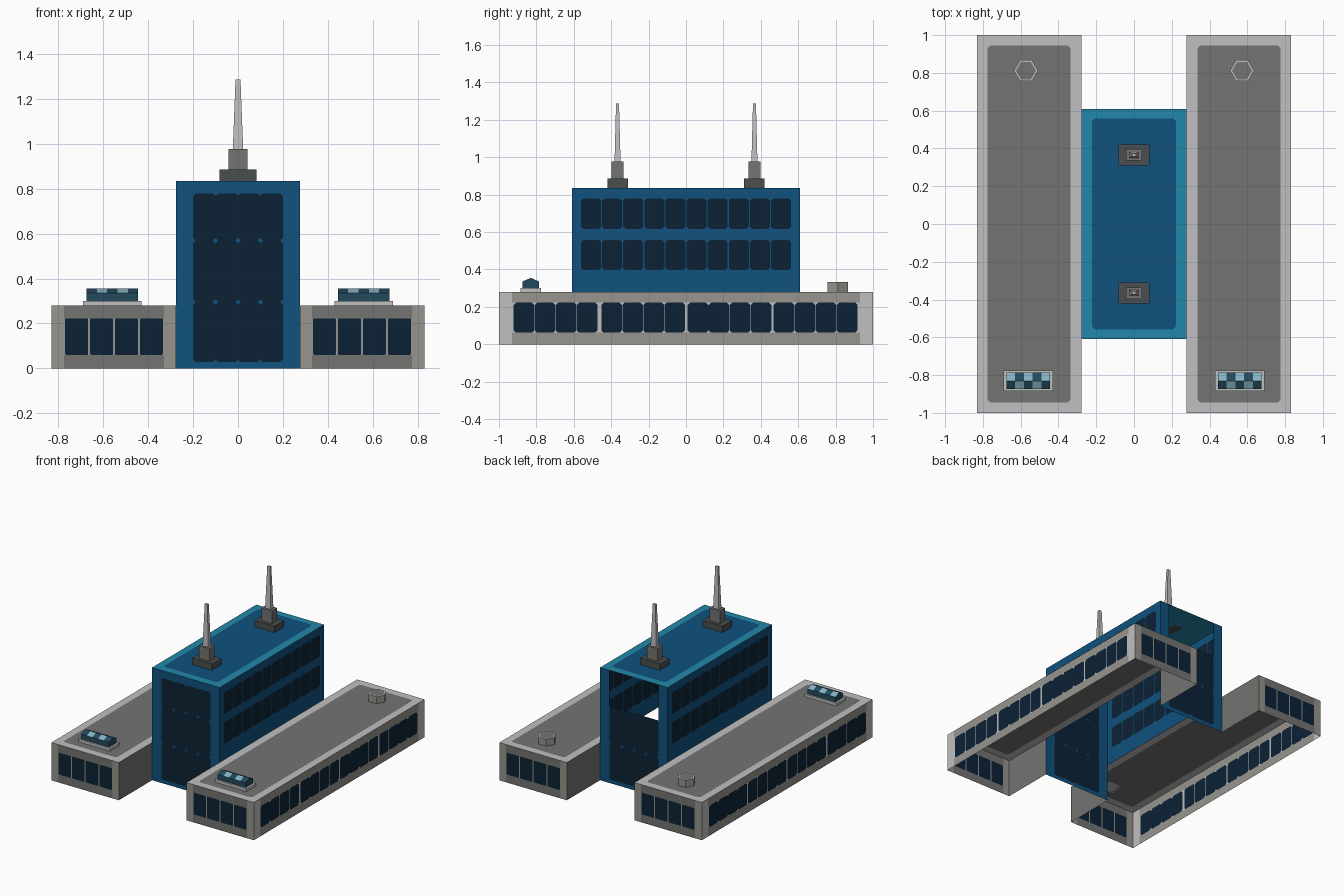
import bpy, bmesh, math
from mathutils import Vector

if "Cube" in bpy.data.objects:
    bpy.data.objects.remove(bpy.data.objects["Cube"])

# ---- flat colours ----
COL = {"light_grey": "C0C0C0", "warm_grey": "96958E", "dark_grey": "737472", "charcoal": "4A4E4F",
       "blue": "0F527E", "teal": "2288AA", "navy": "0C2236", "glass_light": "82B2C2", "glass_dark": "22495C"}
NAMES = list(COL)
LG, WG, DG, CH, BL, TE, NV, GL, GD = range(9)


def lin(c):
    c = c / 255
    return c / 12.92 if c <= 0.04045 else ((c + 0.055) / 1.055) ** 2.4


MATS = []
for n, h in COL.items():
    m = bpy.data.materials.new(n)
    m.diffuse_color = tuple(lin(int(h[i:i + 2], 16)) for i in (0, 2, 4)) + (1,)
    m.use_nodes = True
    m.node_tree.nodes["Principled BSDF"].inputs["Base Color"].default_value = m.diffuse_color
    MATS.append(m)


def finish(bm, name):
    me = bpy.data.meshes.new(name)
    bm.to_mesh(me)
    bm.free()
    for m in MATS:
        me.materials.append(m)
    ob = bpy.data.objects.new(name, me)
    bpy.context.collection.objects.link(ob)
    return ob


def face(bm, pts, out, mat):
    f = bm.faces.new([bm.verts.new(p) for p in pts])
    f.normal_update()
    if f.normal.dot(Vector(out)) < 0:
        f.normal_flip()
    f.material_index = mat


def panel(bm, axis, pos, out, ends_u, ends_v, spans_u, spans_v, frame, win=NV, c=0.012, hole=None):
    """Single-skin wall; cells lying in both span lists become windows with clipped corners."""
    def P(a, b):
        return {"x": (pos, a, b), "y": (a, pos, b), "z": (a, b, pos)}[axis]
    n = [0, 0, 0]
    n["xyz".index(axis)] = out

    def cuts(ends, spans):
        v = sorted(list(ends) + [k for s in spans for k in s])
        return [k for i, k in enumerate(v) if i == 0 or k - v[i - 1] > 1e-4]

    def inside(k, spans):
        return any(s[0] < k < s[1] for s in spans)
    us, vs = cuts(ends_u, spans_u), cuts(ends_v, spans_v)
    for a0, a1 in zip(us, us[1:]):
        for b0, b1 in zip(vs, vs[1:]):
            ca, cb = (a0 + a1) / 2, (b0 + b1) / 2
            if hole and hole(ca, cb):
                continue
            fm = frame(ca, cb)
            if inside(ca, spans_u) and inside(cb, spans_v):
                face(bm, [P(*q) for q in ((a0 + c, b0), (a1 - c, b0), (a1, b0 + c), (a1, b1 - c),
                                          (a1 - c, b1), (a0 + c, b1), (a0, b1 - c), (a0, b0 + c))], n, win)
                for a, b, da, db in ((a0, b0, c, c), (a1, b0, -c, c), (a1, b1, -c, -c), (a0, b1, c, -c)):
                    face(bm, [P(a, b), P(a + da, b), P(a, b + db)], n, fm)
            else:
                face(bm, [P(a0, b0), P(a1, b0), P(a1, b1), P(a0, b1)], n, fm)


def row(lo, hi, count, gap):
    w = (hi - lo) / count
    return [(lo + i * w + gap / 2, lo + (i + 1) * w - gap / 2) for i in range(count)]


def frustum(bm, cx, cy, z0, z1, a, b, a2, b2, mat):
    lo = [(cx + i * a, cy + j * b, z0) for i, j in ((-1, -1), (1, -1), (1, 1), (-1, 1))]
    hi = [(cx + i * a2, cy + j * b2, z1) for i, j in ((-1, -1), (1, -1), (1, 1), (-1, 1))]
    v = [bm.verts.new(p) for p in lo + hi]
    fs = [bm.faces.new(v[4:]), bm.faces.new(v[3::-1])]
    fs += [bm.faces.new((v[i], v[(i + 1) % 4], v[(i + 1) % 4 + 4], v[i + 4])) for i in range(4)]
    for f in fs:
        f.material_index = mat


XI, XO, WH = 0.277, 0.83, 0.28      # wing inner/outer x and height
TY, TH = 0.61, 0.835                # tower half length and height

for s, side in ((-1, "left"), (1, "right")):
    def sp(spans):
        return sorted(tuple(sorted((s * a, s * b))) for a, b in spans)
    ux = sorted((s * XI, s * XO))
    # wing shell: open underneath and towards the tower
    bm = bmesh.new()
    groups = [w for lo in (-0.922, -0.454, 0.008, 0.468) for w in row(lo, lo + 0.45, 4, 0.002)]
    panel(bm, "x", s * XO, s, (-1, -0.93, 0.93, 1), (0, WH), groups, [(0.062, 0.222)],
          lambda a, b: LG if abs(a) > 0.93 or (0.062 < b < 0.222) else WG)
    for e in (-1, 1):
        panel(bm, "y", e, e, ux + [s * 0.33, s * 0.775], (0, WH), sp(row(0.33, 0.775, 4, 0.008)), [(0.06, 0.222)],
              lambda a, b: WG if not 0.33 < abs(a) < 0.775 or 0.06 < b < 0.222 else DG, c=0.004)
        panel(bm, "x", s * XI, -s, sorted((e * TY, e)), (0, WH), [], [], lambda a, b: DG)
    panel(bm, "z", WH, 1, ux, (-1, 1), sp([(0.335, 0.775)]), [(-0.945, 0.945)],
          lambda a, b: LG, win=DG, c=0.015)
    finish(bm, side + "_wing")

    # hexagonal roof vent with a rim
    bm = bmesh.new()
    cx, cy = s * 0.572, 0.812

    def ring(r, z):
        return [(cx + r * math.cos(i * math.pi / 3), cy + r * math.sin(i * math.pi / 3), z) for i in range(6)]
    b0, t0, t1 = ring(0.064, WH), ring(0.064, 0.332), ring(0.053, 0.332)
    for i in range(6):
        j = (i + 1) % 6
        mid = Vector(b0[i]) + Vector(b0[j]) - 2 * Vector((cx, cy, WH))
        face(bm, [b0[i], b0[j], t0[j], t0[i]], mid, WG)
        face(bm, [t0[i], t0[j], t1[j], t1[i]], (0, 0, 1), LG)
    face(bm, t1, (0, 0, 1), DG)
    finish(bm, side + "_roof_vent")

    # skylight: curb and gabled glass with chequered panes
    bm = bmesh.new()
    cx, cy = s * 0.56, -0.83
    frustum(bm, cx, cy, WH, 0.3, 0.13, 0.055, 0.13, 0.055, LG)
    finish(bm, side + "_skylight_curb")
    bm = bmesh.new()
    hx, hy, ze, zr, N = 0.115, 0.043, 0.336, 0.355, 5
    for e in (-1, 1):
        y = cy + e * hy
        for i in range(N):
            x0, x1 = cx - hx + 2 * hx * i / N, cx - hx + 2 * hx * (i + 1) / N
            face(bm, [(x0, y, 0.3), (x1, y, 0.3), (x1, y, ze), (x0, y, ze)], (0, e, 0), GD)
            light = (i + (e > 0)) % 2
            face(bm, [(x0, y, ze), (x1, y, ze), (x1, cy, zr), (x0, cy, zr)], (0, 0, 1), GL if light else GD)
        x = cx + e * hx
        face(bm, [(x, cy - hy, 0.3), (x, cy + hy, 0.3), (x, cy + hy, ze), (x, cy, zr), (x, cy - hy, ze)],
             (e, 0, 0), GD)
    finish(bm, side + "_skylight_glass")

# ---- tower shell: open below, upper part of the back wall open ----
bm = bmesh.new()


def blue(a, b):
    return BL


for s in (-1, 1):
    panel(bm, "x", s * XI, s, (-TY, TY), (WH, TH), row(-0.565, 0.565, 10, 0.006),
          [(0.397, 0.557), (0.617, 0.78)], blue)
cols = row(-0.2, 0.2, 4, 0)
panel(bm, "y", -TY, -1, (-XI, XI), (0, TH), cols, [(0.027, 0.295), (0.295, 0.57), (0.57, 0.78)], blue)
panel(bm, "y", TY, 1, (-XI, XI), (0, TH), cols, [(0.027, 0.295), (0.295, 0.57)], blue,
      hole=lambda a, b: abs(a) < 0.2 and b > 0.57)
panel(bm, "z", TH, 1, (-XI, XI), (-TY, TY), [], [], lambda a, b: TE)
finish(bm, "tower")

# roof deck plate
bm = bmesh.new()
panel(bm, "z", TH + 0.003, 1, (-0.222, 0.222), (-0.558, 0.558), [(-0.222, 0.222)], [(-0.558, 0.558)],
      lambda a, b: TE, win=BL, c=0.015)
finish(bm, "tower_roof_deck")

# ---- stepped antennas ----
for e, n in ((-1, "front"), (1, "back")):
    bm = bmesh.new()
    y = e * 0.366
    frustum(bm, 0, y, TH, 0.885, 0.082, 0.055, 0.082, 0.055, CH)
    frustum(bm, 0, y, 0.885, 0.978, 0.043, 0.031, 0.043, 0.031, DG)
    frustum(bm, 0, y, 0.978, 1.288, 0.023, 0.016, 0.011, 0.008, LG)
    finish(bm, n + "_antenna")
